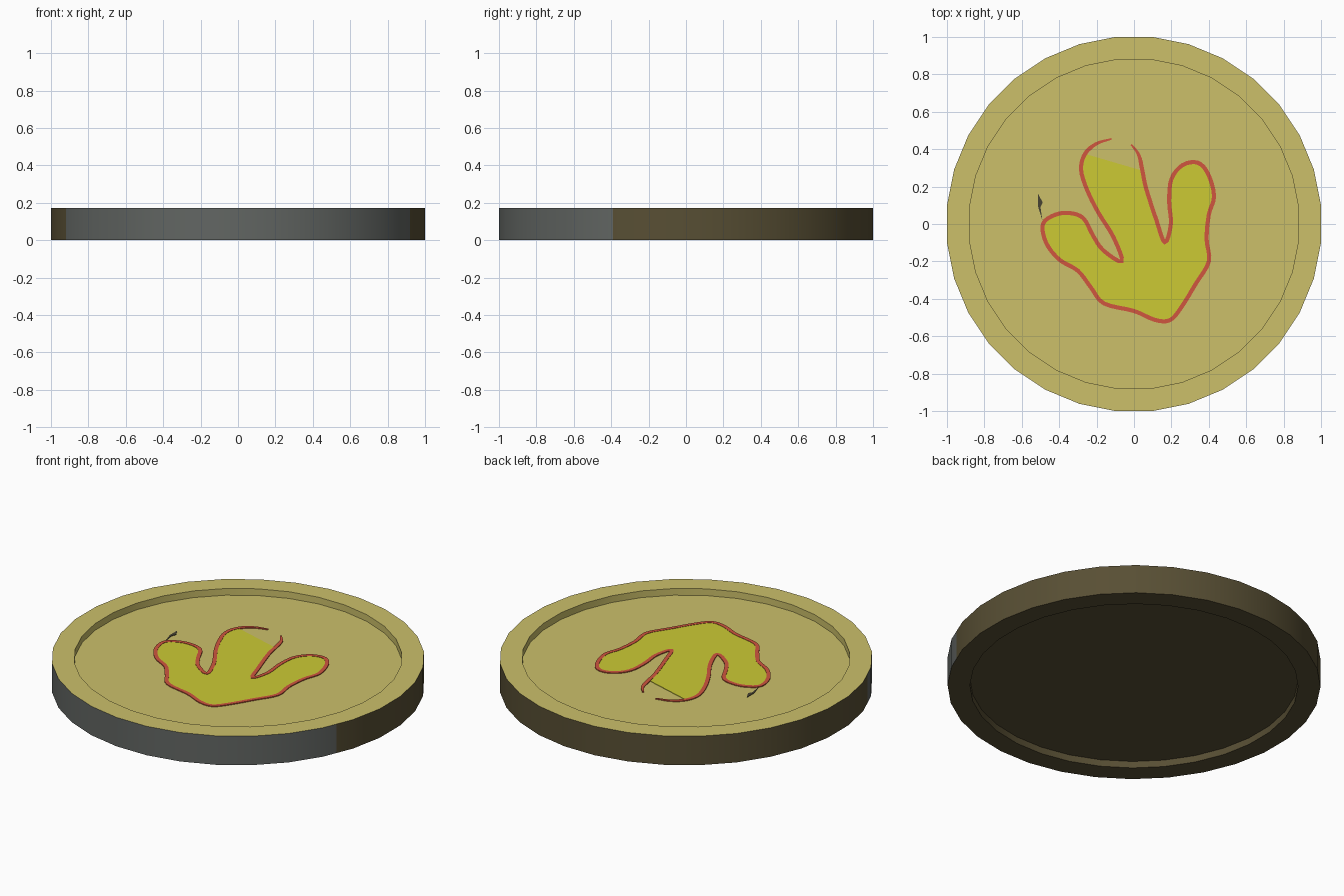
import bpy, bmesh, math
from mathutils import Vector

if "Cube" in bpy.data.objects:
    bpy.data.objects.remove(bpy.data.objects["Cube"])


def mat(name, r, g, b):
    def lin(c):
        c /= 255
        return c / 12.92 if c <= 0.04045 else ((c + 0.055) / 1.055) ** 2.4
    m = bpy.data.materials.new(name)
    m.diffuse_color = (lin(r), lin(g), lin(b), 1)
    m.use_nodes = True
    m.node_tree.nodes["Principled BSDF"].inputs["Base Color"].default_value = m.diffuse_color
    return m


GOLD = mat("gold", 204, 192, 106)
OLIVE = mat("dark olive", 88, 79, 52)
GREY = mat("slate grey", 98, 102, 99)
YELLOW = mat("yellow", 204, 202, 52)
RED = mat("red", 208, 86, 62)
DARK = mat("charcoal", 70, 66, 50)

H, DEPTH, SIDES = 0.172, 0.04, 32
FLOOR = H - DEPTH


def make_object(name, bm, mats):
    me = bpy.data.meshes.new(name)
    bmesh.ops.recalc_face_normals(bm, faces=bm.faces[:])
    bm.to_mesh(me)
    bm.free()
    for m in mats:
        me.materials.append(m)
    ob = bpy.data.objects.new(name, me)
    bpy.context.collection.objects.link(ob)
    return ob


# Coin disc: lathe a profile with a raised rim and a recess on both faces
bm = bmesh.new()
profile = [(0.88, DEPTH), (0.88, 0), (1, 0), (1, H), (0.88, H), (0.88, FLOOR)]
k = 1 / math.cos(math.pi / SIDES)
rings = []
for r, z in profile:
    ring = []
    for i in range(SIDES):
        a = (i + 0.5) * 2 * math.pi / SIDES
        ring.append(bm.verts.new((r * k * math.cos(a), r * k * math.sin(a), z)))
    rings.append(ring)
for a, b in zip(rings, rings[1:]):
    for i in range(SIDES):
        j = (i + 1) % SIDES
        bm.faces.new((a[i], a[j], b[j], b[i]))
bm.faces.new(rings[0])
bm.faces.new(rings[-1])
# Cut the outside at the edge of the grey front part
wall = [f for f in bm.faces if f.calc_center_median().xy.length > 0.9]
geom = wall + list({e for f in wall for e in f.edges}) + list({v for f in wall for v in f.verts})
bmesh.ops.bisect_plane(bm, geom=geom, dist=1e-5, plane_co=(0, -0.39, 0), plane_no=(0, 1, 0))
bmesh.ops.recalc_face_normals(bm, faces=bm.faces[:])
for f in bm.faces:
    c = f.calc_center_median()
    upright = abs(f.normal.z) < 0.5
    if upright and c.xy.length > 0.95:
        f.material_index = 2 if c.y < -0.39 else 1      # outer wall
    else:
        f.material_index = 0 if c.z > H / 2 else 1      # top / underside
coin = make_object("coin_disc", bm, [GOLD, OLIVE, GREY])
bpy.context.view_layer.objects.active = coin
coin.select_set(True)
bpy.ops.object.shade_smooth_by_angle(angle=math.radians(30))
coin.select_set(False)

# Footprint outline, from the top of the middle toe all the way round
outline = [(-.12, .455), (-.2, .43), (-.262, .375), (-.283, .29), (-.25, .18), (-.19, .06),
           (-.11, -.07), (-.065, -.2), (-.165, -.14), (-.22, -.06), (-.27, .03), (-.34, .058),
           (-.42, .05), (-.487, 0), (-.47, -.1), (-.4, -.19), (-.3, -.25), (-.23, -.34),
           (-.16, -.425), (0, -.465), (.11, -.512), (.19, -.515), (.25, -.45), (.33, -.32),
           (.4, -.2), (.388, -.08), (.4, .05), (.428, .15), (.395, .27), (.34, .328),
           (.26, .315), (.2, .24), (.188, .12), (.197, 0), (.165, -.1), (.12, .02),
           (.065, .19), (.045, .285), (.025, .37), (-.015, .425)]
STEPS = 4


def spline(pts):
    """Catmull-Rom through the points."""
    p = [Vector(q) for q in pts]
    p = [2 * p[0] - p[1]] + p + [2 * p[-1] - p[-2]]
    out = []
    for i in range(1, len(p) - 2):
        a, b, c, d = p[i - 1:i + 3]
        for s in range(STEPS):
            t = s / STEPS
            out.append(0.5 * (2 * b + (c - a) * t + (2 * a - 5 * b + 4 * c - d) * t * t
                              + (3 * b - a - 3 * c + d) * t ** 3))
    return out + [p[-2]]


def plate(name, polys, thick, m):
    """Thin plate lying on the recessed floor."""
    bm = bmesh.new()
    for poly in polys:
        bm.faces.new([bm.verts.new((x, y, FLOOR + thick)) for x, y in poly])
    bmesh.ops.remove_doubles(bm, verts=bm.verts[:], dist=1e-5)
    bmesh.ops.triangulate(bm, faces=bm.faces[:])
    bmesh.ops.recalc_face_normals(bm, faces=bm.faces[:])
    rim = [e for e in bm.edges if e.is_boundary]
    ext = bmesh.ops.extrude_edge_only(bm, edges=rim)
    for v in ext["geom"]:
        if isinstance(v, bmesh.types.BMVert):
            v.co.z = FLOOR
    return make_object(name, bm, [m])


path = spline(outline)
# Yellow fill stops at a straight line across the middle toe
plate("footprint_fill", [path[2 * STEPS:37 * STEPS + 1]], 0.003, YELLOW)

# Red border: ribbon along the outline, thinner at its two open ends
left, right = [], []
n = len(path)
for i, p in enumerate(path):
    d = (path[min(i + 1, n - 1)] - path[max(i - 1, 0)]).normalized()
    w = 0.011 * min(1, 0.4 + min(i, n - 1 - i) / 10)
    side = Vector((-d.y, d.x)) * w
    left.append(p + side)
    right.append(p - side)
plate("footprint_border", [(left[i], left[i + 1], right[i + 1], right[i]) for i in range(n - 1)],
      0.005, RED)

# Small dark fleck beside the left toe
plate("dark_fleck", [[(-.512, .16), (-.488, .115), (-.5, .09), (-.49, .02), (-.512, .09)]],
      0.003, DARK)
